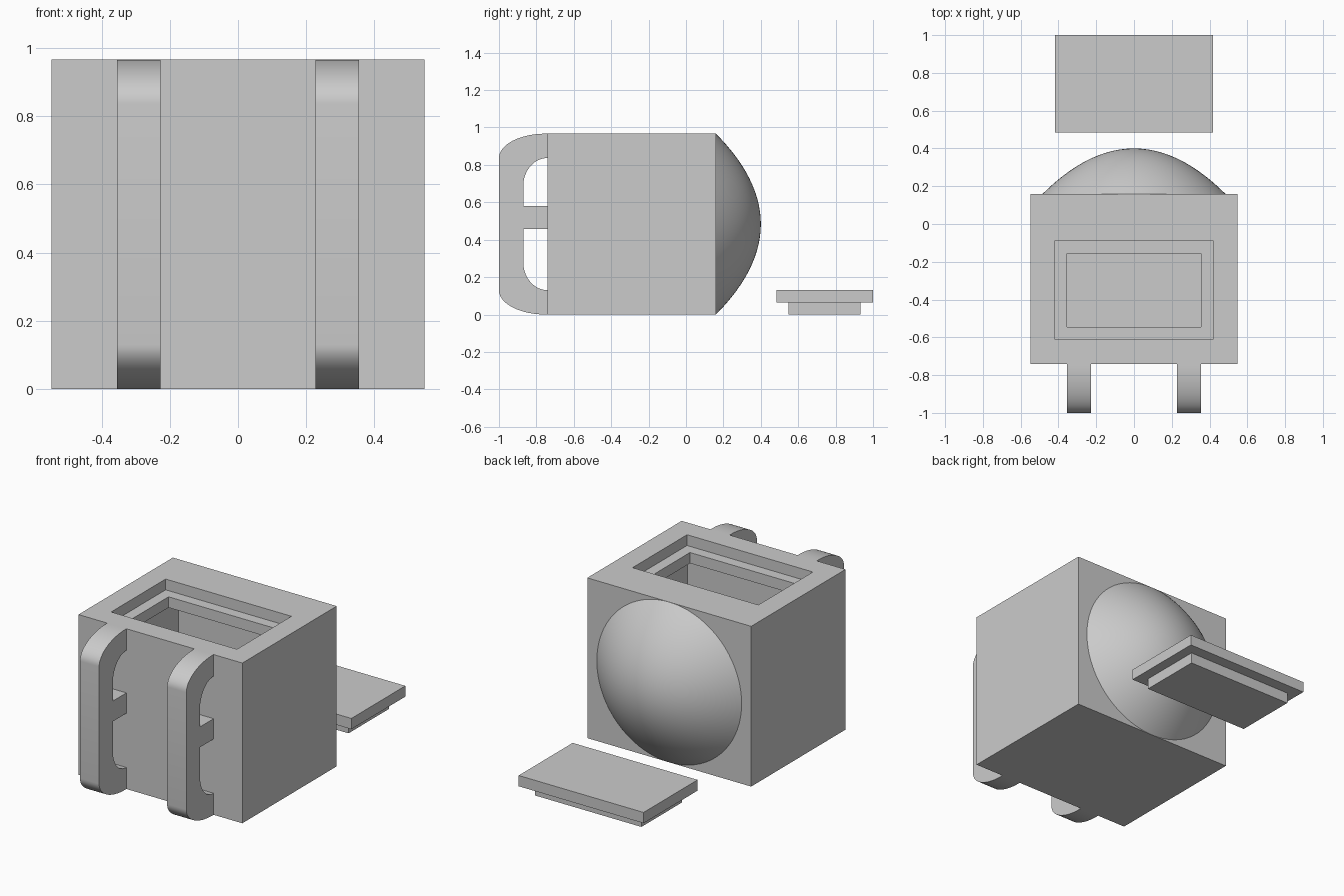
import bpy, bmesh, math

cube = bpy.data.objects.get("Cube")
if cube:
    bpy.data.objects.remove(cube, do_unlink=True)

GREY = (0.6, 0.6, 0.6, 1)
grey = bpy.data.materials.new("plain grey")
grey.use_nodes = True
grey.diffuse_color = GREY
grey.node_tree.nodes["Principled BSDF"].inputs["Base Color"].default_value = GREY

HEIGHT = 0.967
STEP = 0.065          # lid plate and ledge thickness
WALL = 0.13
BODY = (0.547, -0.74, 0.16)       # half width, front y, back y


def finish(bm, name, smooth=False):
    bmesh.ops.recalc_face_normals(bm, faces=bm.faces)
    mesh = bpy.data.meshes.new(name)
    bm.to_mesh(mesh)
    bm.free()
    mesh.materials.append(grey)
    obj = bpy.data.objects.new(name, mesh)
    bpy.context.collection.objects.link(obj)
    if smooth:
        bpy.ops.object.select_all(action='DESELECT')
        obj.select_set(True)
        bpy.context.view_layer.objects.active = obj
        bpy.ops.object.shade_smooth_by_angle(angle=math.radians(35))
    return obj


def rect_loft(name, levels):
    """Skin a chain of (rectangle, height) loops and cap both ends."""
    bm = bmesh.new()
    loops = []
    for (w, y0, y1), z in levels:
        corners = ((-w, y0), (w, y0), (w, y1), (-w, y1))
        loops.append([bm.verts.new((x, y, z)) for x, y in corners])
    for a, b in zip(loops, loops[1:]):
        for i in range(4):
            j = (i + 1) % 4
            bm.faces.new((a[i], a[j], b[j], b[i]))
    bm.faces.new(loops[0])
    bm.faces.new(loops[-1])
    return finish(bm, name)


def arc(cy, cz, ry, rz, start, end, steps=16):
    """Points of an elliptical arc in the side plane, angles in degrees."""
    angles = [math.radians(start + (end - start) * i / steps) for i in range(steps + 1)]
    return [(cy + ry * math.cos(a), cz + rz * math.sin(a)) for a in angles]


def extrude_side(name, outline, x0, x1, smooth=False):
    """Extrude a side outline of (y, z) points across x."""
    bm = bmesh.new()
    face = bm.faces.new([bm.verts.new((x0, y, z)) for y, z in outline])
    new = bmesh.ops.extrude_face_region(bm, geom=[face])["geom"]
    verts = [v for v in new if isinstance(v, bmesh.types.BMVert)]
    bmesh.ops.translate(bm, verts=verts, vec=(x1 - x0, 0, 0))
    return finish(bm, name, smooth)


# Hollow body with a stepped opening and a wider cavity below the ledge
opening = (0.42, -0.61, -0.09)
ledge = (0.355, -0.545, -0.155)
cavity = (BODY[0] - WALL, BODY[1] + WALL, BODY[2] - WALL)
rect_loft("body", [
    (BODY, 0), (BODY, HEIGHT),
    (opening, HEIGHT), (opening, HEIGHT - STEP),
    (ledge, HEIGHT - STEP), (ledge, HEIGHT - 2 * STEP),
    (cavity, HEIGHT - 2 * STEP), (cavity, WALL),
])

# Loose lid with a smaller plug underneath
plug = (0.355, 0.547, 0.932)
plate = (0.417, 0.485, 1.0)
rect_loft("lid", [(plug, 0), (plug, STEP), (plate, STEP), (plate, 2 * STEP)])

# Parabolic dome on the back
RADIUS, DEPTH, RINGS = HEIGHT / 2, 0.24, 24
bm = bmesh.new()
profile = []
for i in range(RINGS + 1):
    t = i / RINGS
    profile.append(bm.verts.new((RADIUS * t, BODY[2] + DEPTH * (1 - t * t), RADIUS)))
edges = [bm.edges.new(pair) for pair in zip(profile, profile[1:])]
bmesh.ops.spin(bm, geom=profile + edges, cent=(0, 0, RADIUS), axis=(0, 1, 0),
               angle=math.tau, steps=72)
bmesh.ops.remove_doubles(bm, verts=bm.verts, dist=0.0001)
finish(bm, "back_dome", smooth=True)

# Two rounded strap handles on the front, each with a middle brace
front = BODY[1]
outer_y, inner_y = -1.0, -0.87
outer_ry, inner_ry = 0.25, front - inner_y
outer_rz, inner_rz = WALL, 0.15
outline = [(front, HEIGHT)]
outline += arc(outer_y + outer_ry, HEIGHT - outer_rz, outer_ry, outer_rz, 90, 180)
outline += arc(outer_y + outer_ry, outer_rz, outer_ry, outer_rz, 180, 270)
outline += [(front, 0)]
outline += arc(front, WALL + inner_rz, inner_ry, inner_rz, 270, 180)
outline += arc(front, HEIGHT - WALL - inner_rz, inner_ry, inner_rz, 180, 90)
brace = [(inner_y, 0.457), (front, 0.457), (front, 0.58), (inner_y, 0.58)]
for side, sign in (("right", -1), ("left", 1)):
    x0, x1 = sign * 0.227, sign * 0.355
    extrude_side(side + "_handle", outline, x0, x1, smooth=True)
    extrude_side(side + "_handle_brace", brace, x0, x1)
